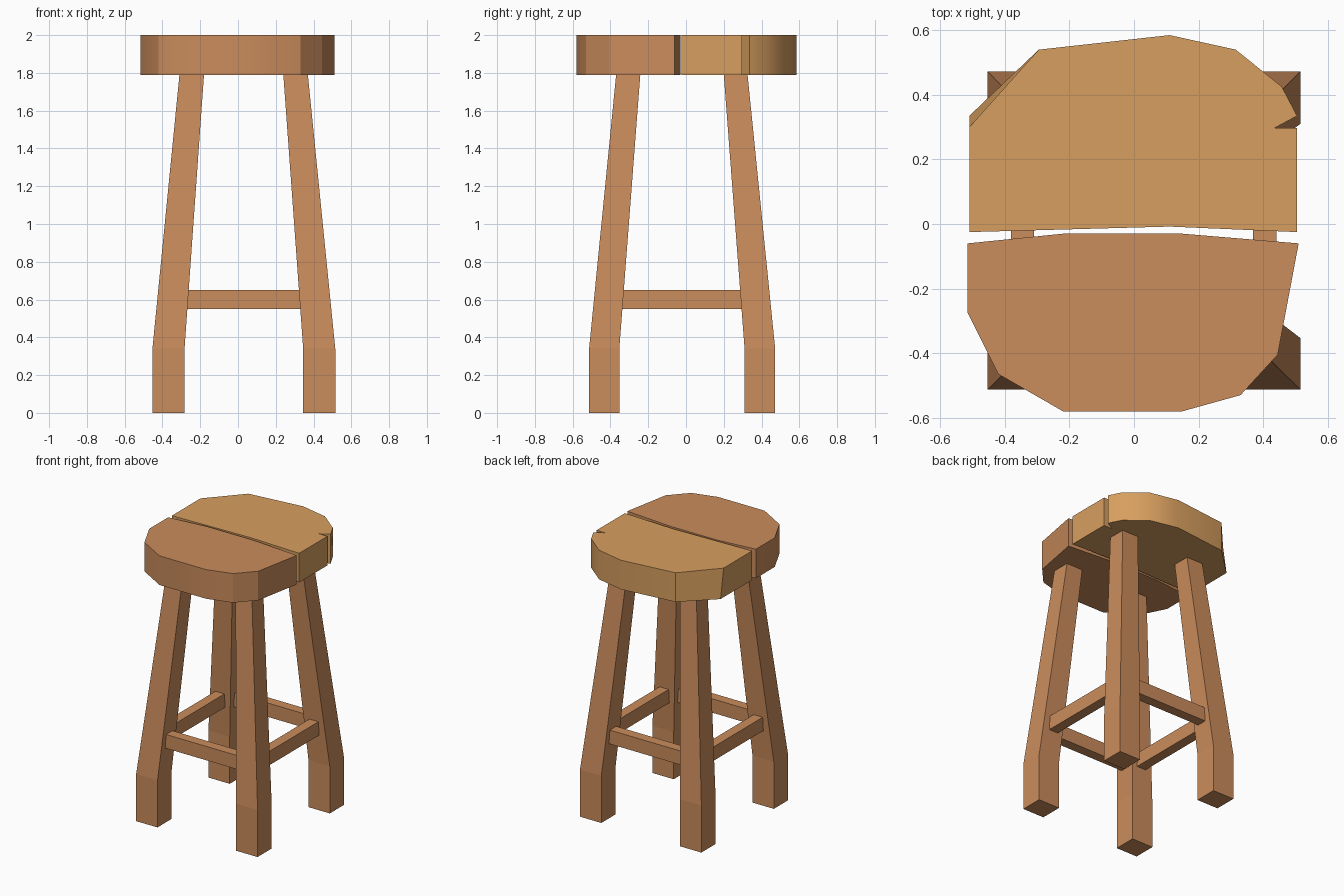
import bpy, bmesh

if "Cube" in bpy.data.objects:
    bpy.data.objects.remove(bpy.data.objects["Cube"])


def material(name, rgb):
    m = bpy.data.materials.new(name)
    m.diffuse_color = (*rgb, 1)
    m.use_nodes = True
    m.node_tree.nodes["Principled BSDF"].inputs["Base Color"].default_value = m.diffuse_color
    return m


BROWN = material("warm brown wood", (0.59, 0.262, 0.107))
GOLD = material("golden wood", (0.68, 0.345, 0.115))


def loft(name, rings, mat):
    """Closed solid through stacked rings of (x, y, z) points."""
    bm = bmesh.new()
    loops = [[bm.verts.new(p) for p in ring] for ring in rings]
    n = len(loops[0])
    for a, b in zip(loops, loops[1:]):
        for i in range(n):
            j = (i + 1) % n
            bm.faces.new((a[i], a[j], b[j], b[i]))
    bm.faces.new(loops[0][::-1])
    bm.faces.new(loops[-1])
    bmesh.ops.recalc_face_normals(bm, faces=bm.faces)
    mesh = bpy.data.meshes.new(name)
    bm.to_mesh(mesh)
    bm.free()
    obj = bpy.data.objects.new(name, mesh)
    bpy.context.collection.objects.link(obj)
    mesh.materials.append(mat)
    return obj


def rect(x0, x1, y0, y1, z):
    return [(x0, y0, z), (x1, y0, z), (x1, y1, z), (x0, y1, z)]


def smooth(obj):
    bpy.ops.object.select_all(action='DESELECT')
    obj.select_set(True)
    bpy.context.view_layer.objects.active = obj
    bpy.ops.object.shade_smooth_by_angle(angle=0.55)


# Seat: two half-round planks with a gap
Z0, Z1 = 1.79, 2.0
front = [(-.515, -.06), (-.42 - .095, -.275), (-.42, -.465), (-.22, -.58), (.15, -.58),
         (.33, -.53), (.445, -.405), (.51, -.06), (.15, -.03), (-.22, -.03)]
smooth(loft("front_seat_plank", [[(x, y, z) for x, y in front] for z in (Z0, Z1)], BROWN))

# Back plank has a split in its right edge and a bevelled left corner
back = [(-.51, -.025), (.11, -.008), (.505, -.025), (.505, .297), (.435, .297),
        (.505, .335), (.458, .425), (.315, .54), (.11, .585), (-.295, .54)]
low, high = back + [(-.51, .335)], back + [(-.51, .30)]
smooth(loft("back_seat_plank", [[(x, y, Z0) for x, y in low],
                                [(x, y, Z1) for x, y in high]], GOLD))

# Legs: straight foot, then tapering inwards to the seat
KNEE = 0.34
xs = {"left": ((-.453, -.283), (-.31, -.18)), "right": ((.345, .515), (.24, .37))}
ys = {"front": ((-.513, -.353), (-.37, -.242)), "back": ((.31, .472), (.20, .326))}
for sx, (xb, xt) in xs.items():
    for sy, (yb, yt) in ys.items():
        loft(f"{sy}_{sx}_leg", [rect(*xb, *yb, 0), rect(*xb, *yb, KNEE),
                                rect(*xt, *yt, Z0)], BROWN)

# Stretchers between the legs
for side, x in (("left", -.345), ("right", .405)):
    loft(f"{side}_stretcher", [rect(x - .036, x + .036, -.36, .32, z) for z in (.55, .65)], BROWN)
for side, y in (("front", -.41), ("back", .37)):
    loft(f"{side}_stretcher", [rect(-.29, .35, y - .036, y + .036, z) for z in (.55, .65)], BROWN)
